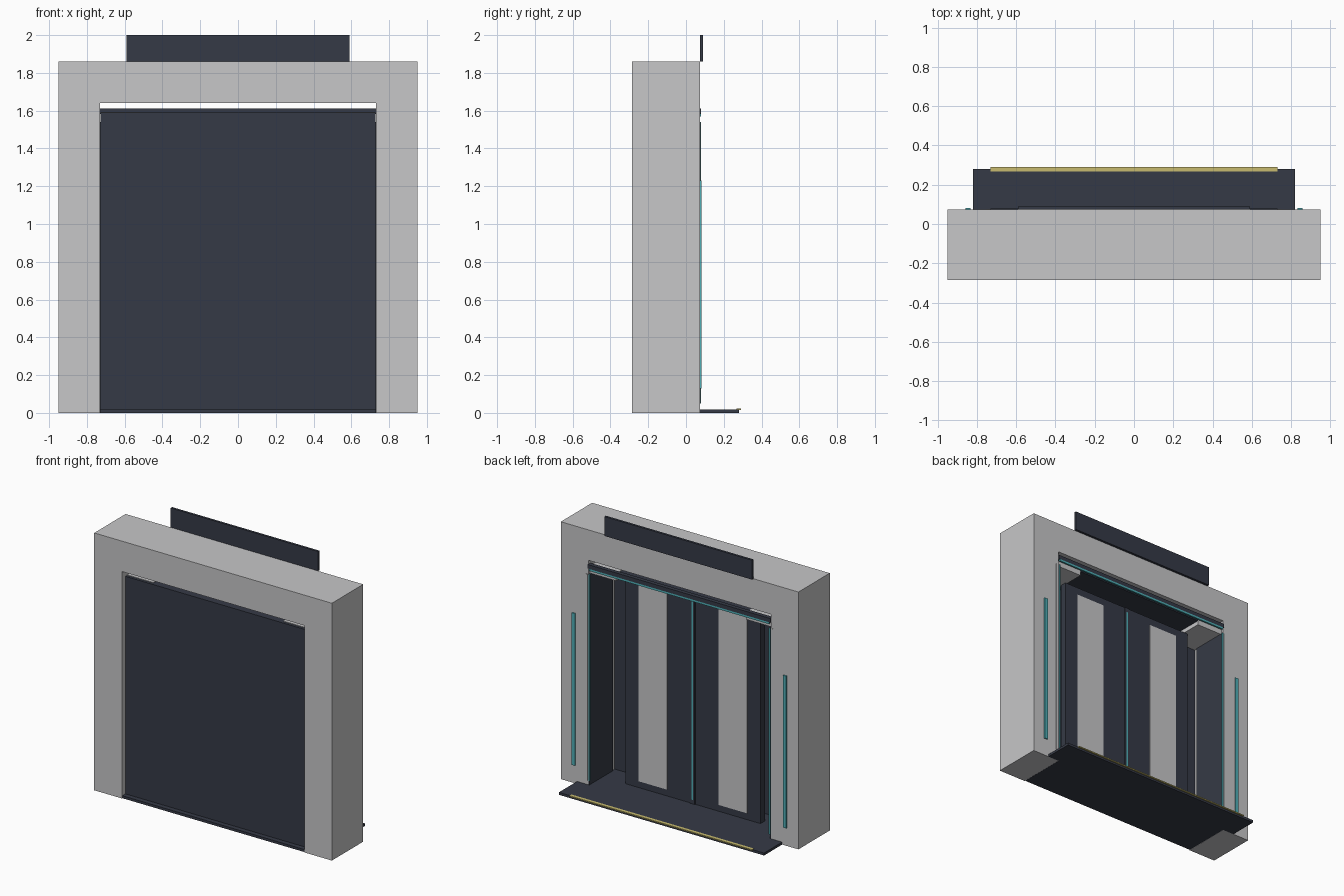
import bpy
import bmesh

cube = bpy.data.objects.get("Cube")
if cube:
    bpy.data.objects.remove(cube, do_unlink=True)


def material(name, r, g, b):
    m = bpy.data.materials.new(name)
    m.use_nodes = True
    m.diffuse_color = (r, g, b, 1)
    m.node_tree.nodes["Principled BSDF"].inputs["Base Color"].default_value = (r, g, b, 1)
    return m


GREY = material("light grey", 0.57, 0.57, 0.58)
DARK = material("dark slate", 0.036, 0.042, 0.061)
TEAL = material("teal light", 0.08, 0.43, 0.47)
YELLOW = material("yellow", 0.58, 0.5, 0.16)


def finish(name, bm, mat):
    bmesh.ops.recalc_face_normals(bm, faces=bm.faces)
    mesh = bpy.data.meshes.new(name)
    bm.to_mesh(mesh)
    bm.free()
    mesh.materials.append(mat)
    obj = bpy.data.objects.new(name, mesh)
    bpy.context.collection.objects.link(obj)
    return obj


def box(name, mat, xs, ys, zs):
    """Box between the given limits on each axis."""
    bm = bmesh.new()
    bmesh.ops.create_cube(bm, size=1)
    for v in bm.verts:
        for i, (lo, hi) in enumerate((xs, ys, zs)):
            v.co[i] = hi if v.co[i] > 0 else lo
    return finish(name, bm, mat)


def pair(name, mat, xs, ys, zs):
    """The same box on the left (+x) and mirrored on the right."""
    box("left_" + name, mat, xs, ys, zs)
    box("right_" + name, mat, (-xs[1], -xs[0]), ys, zs)


def wide(name, mat, half, ys, zs):
    box(name, mat, (-half, half), ys, zs)


FRONT, BACK = -0.285, 0.073

# Portal frame: an arch profile extruded front to back
outer, inner, top, lintel = 0.95, 0.73, 1.86, 1.64
profile = [(-outer, 0), (-outer, top), (outer, top), (outer, 0),
           (inner, 0), (inner, lintel), (-inner, lintel), (-inner, 0)]
bm = bmesh.new()
face = bm.faces.new([bm.verts.new((x, FRONT, z)) for x, z in profile])
ext = bmesh.ops.extrude_face_region(bm, geom=[face])["geom"]
bmesh.ops.translate(bm, vec=(0, BACK - FRONT, 0),
                    verts=[e for e in ext if isinstance(e, bmesh.types.BMVert)])
finish("portal_frame", bm, GREY)

# Floor through the opening and the wider landing behind it
wide("floor", DARK, 0.729, (-0.28, BACK), (0, 0.018))
wide("landing", DARK, 0.82, (BACK, 0.28), (0, 0.018))
wide("landing_edge_stripe", YELLOW, 0.73, (0.267, 0.29), (0.014, 0.022))

# Closing panel near the front, wall liners and ceiling
wide("front_panel", DARK, 0.729, (-0.245, -0.225), (0.018, 1.59))
pair("wall_liner", DARK, (0.722, 0.73), (-0.2, BACK), (0.018, 1.54))
wide("ceiling", DARK, 0.52, (-0.225, 0.055), (1.57, 1.59))
pair("ceiling_corner_box", GREY, (0.52, 0.729), (-0.225, 0.055), (1.54, 1.594))

# Sliding doors with inlaid panels and a lit centre seam
pair("door", DARK, (0.006, 0.54), (-0.13, -0.08), (0.018, 1.535))
pair("door_inlay", GREY, (0.205, 0.435), (-0.082, -0.077), (0.065, 1.48))
wide("door_seam", DARK, 0.018, (-0.12, -0.074), (0.018, 1.535))
wide("door_seam_light", TEAL, 0.006, (-0.076, -0.07), (0.05, 1.5))

# Header and lights around the rear of the opening
wide("header", DARK, 0.73, (0.05, 0.08), (1.583, 1.612))
wide("header_light", TEAL, 0.72, (0.068, 0.08), (1.569, 1.583))
pair("opening_light", TEAL, (0.716, 0.726), (0.07, 0.079), (0.05, 1.54))
pair("opening_trim", GREY, (0.732, 0.752), (0.07, 0.077), (0.05, 1.54))
pair("side_light", TEAL, (0.832, 0.858), (0.07, 0.081), (0.13, 1.23))

# Sign board standing above the frame
wide("sign_board", DARK, 0.59, (0.073, 0.09), (1.86, 2.0))
